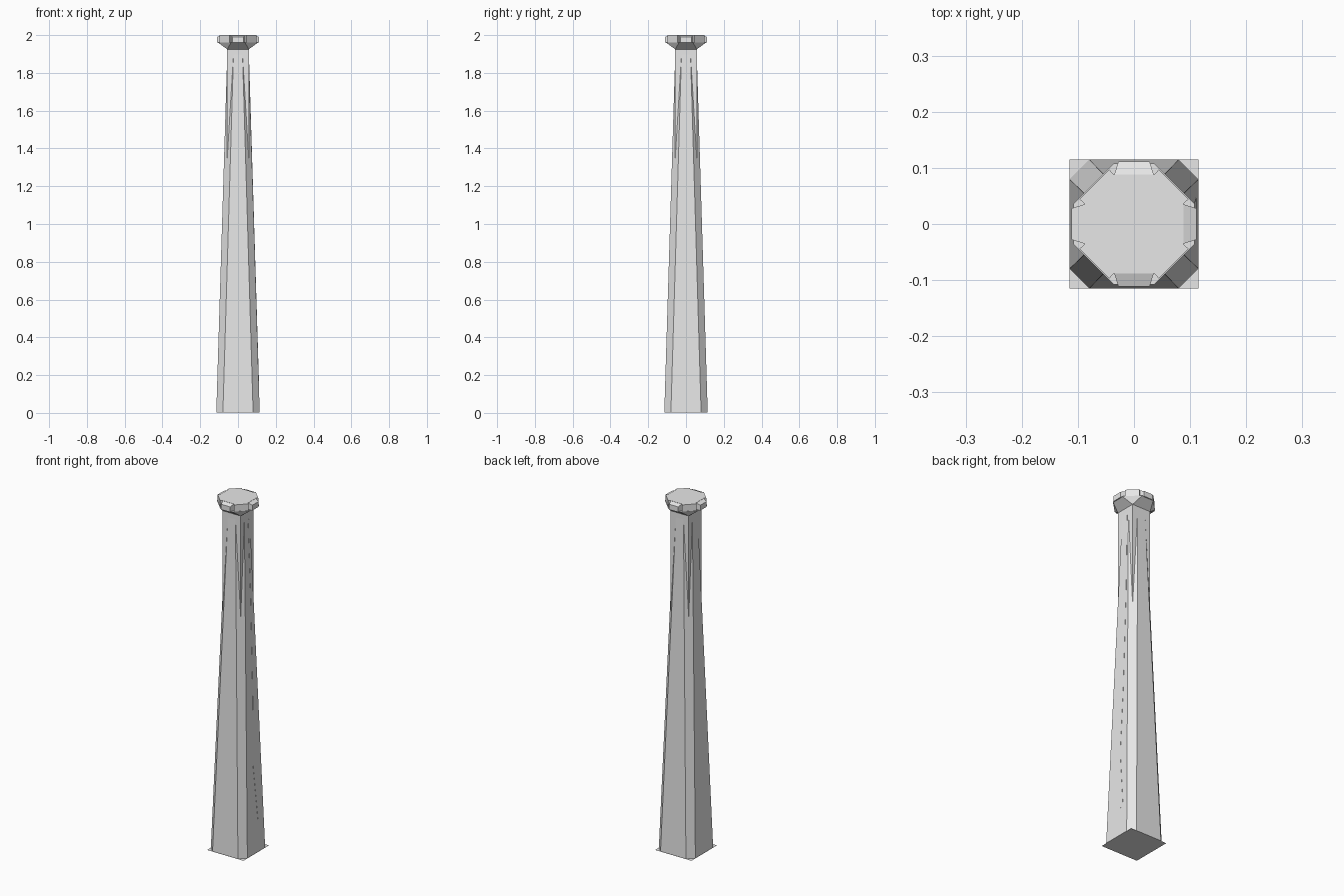
import bpy, bmesh, math
from mathutils import Matrix, Vector

cube = bpy.data.objects.get("Cube")
if cube:
    bpy.data.objects.remove(cube, do_unlink=True)

stone = bpy.data.materials.new("pale_grey_stone")
stone.use_nodes = True
grey = (0.8, 0.8, 0.8, 1)
stone.diffuse_color = grey
stone.node_tree.nodes["Principled BSDF"].inputs["Base Color"].default_value = grey


def finish(name, bm):
    bmesh.ops.recalc_face_normals(bm, faces=bm.faces)
    mesh = bpy.data.meshes.new(name)
    bm.to_mesh(mesh)
    bm.free()
    mesh.materials.append(stone)
    ob = bpy.data.objects.new(name, mesh)
    bpy.context.collection.objects.link(ob)
    return ob


def ring(quarter, z):
    """Repeat the points of one quarter around the z axis."""
    return [Matrix.Rotation(i * math.pi / 2, 3, 'Z') @ Vector((x, y, z))
            for i in range(4) for x, y in quarter]


def loft(name, rings):
    """Join equal rings with side faces and cap both ends."""
    bm = bmesh.new()
    rows = [[bm.verts.new(p) for p in r] for r in rings]
    n = len(rows[0])
    for a, b in zip(rows, rows[1:]):
        for i in range(n):
            j = (i + 1) % n
            bm.faces.new((a[i], a[j], b[j], b[i]))
    bm.faces.new(rows[0][::-1])
    bm.faces.new(rows[-1])
    return finish(name, bm)


def hull(name, points):
    bm = bmesh.new()
    for p in points:
        bm.verts.new(p)
    bmesh.ops.convex_hull(bm, input=bm.verts)
    bmesh.ops.dissolve_limit(bm, angle_limit=0.01, verts=bm.verts, edges=bm.edges)
    return finish(name, bm)


# Square ground sheet
bm = bmesh.new()
bm.faces.new([bm.verts.new(p) for p in ring([(0.115, 0.115)], 0)])
finish("base_sheet", bm)

# Tapering shaft with cut corners, and the straight square core that emerges near the top
loft("tapered_shaft", [ring([(0.115, -0.08), (0.115, 0.08)], 0.001),
                       ring([(0.054, -0.021), (0.054, 0.021)], 1.995)])
loft("square_core", [ring([(0.057, 0.057)], z) for z in (0.9, 1.96)])

# Capital: flared underside, notched slab and four sloping side blocks
hull("capital_flare", ring([(0.057, 0.057)], 1.925)
     + ring([(0.108, -0.036), (0.108, 0.036)], 1.962))
slab = [(0.088, -0.036), (0.088, 0.036), (0.097, 0.044), (0.044, 0.097)]
loft("capital_slab", [ring(slab, z) for z in (1.96, 2.0)])
for i, side in enumerate(("left", "back", "right", "front")):
    turn = Matrix.Rotation(i * math.pi / 2, 3, 'Z')
    block = [(x, s * w, z) for s in (-1, 1)
             for x, w, z in ((0.085, 0.036, 1.96), (0.085, 0.036, 2.0),
                             (0.111, 0.028, 1.96), (0.111, 0.028, 1.99))]
    hull("capital_block_" + side, [turn @ Vector(p) for p in block])

# Thin uneven strip running down the left face
path = [(0.16, 0.035), (0.49, 0.003), (0.86, 0.014), (1.43, 0.018), (1.88, 0.012)]
strip = []
for z, y in path:
    x = 0.115 - 0.0306 * z
    w = 0.012 - 0.004 * z
    strip.append([Vector((x + dx, y + s * w, z))
                  for s, dx in ((-1, -0.003), (1, -0.003), (1, 0.001), (-1, 0.001))])
loft("surface_strip", strip)
